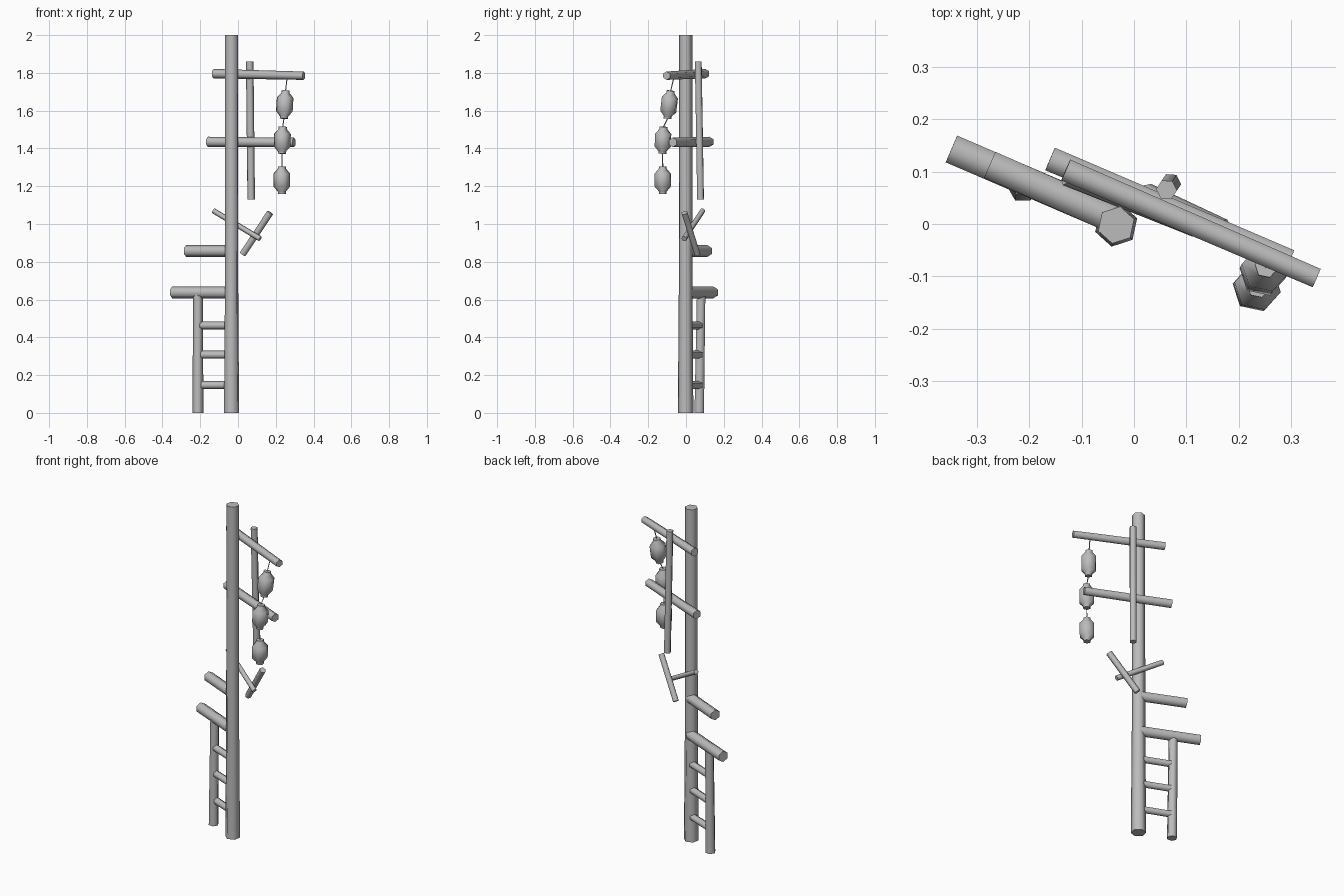
import bpy
from math import pi, radians, cos, sin
from mathutils import Vector, Matrix

cube = bpy.data.objects.get("Cube")
if cube:
    bpy.data.objects.remove(cube, do_unlink=True)

grey = bpy.data.materials.new("plain grey")
grey.use_nodes = True
grey.diffuse_color = (0.5, 0.5, 0.5, 1)
grey.node_tree.nodes["Principled BSDF"].inputs["Base Color"].default_value = (0.5, 0.5, 0.5, 1)


def lathe(name, rings, matrix, turn=0.0, sides=6, smooth_angle=65):
    """Closed prism through (height, radius) rings, placed by a matrix."""
    verts, faces = [], []
    for height, radius in rings:
        for i in range(sides):
            a = turn + 2 * pi * i / sides
            verts.append(matrix @ Vector((radius * cos(a), radius * sin(a), height)))
    for k in range(len(rings) - 1):
        for i in range(sides):
            j = (i + 1) % sides
            faces.append((k * sides + i, k * sides + j, (k + 1) * sides + j, (k + 1) * sides + i))
    faces.append(tuple(reversed(range(sides))))
    faces.append(tuple(range((len(rings) - 1) * sides, len(rings) * sides)))
    mesh = bpy.data.meshes.new(name)
    mesh.from_pydata(verts, [], faces)
    mesh.materials.append(grey)
    obj = bpy.data.objects.new(name, mesh)
    bpy.context.collection.objects.link(obj)
    bpy.ops.object.select_all(action='DESELECT')
    obj.select_set(True)
    bpy.context.view_layer.objects.active = obj
    bpy.ops.object.shade_smooth_by_angle(angle=radians(smooth_angle))
    return obj


def rod(name, start, end, r_start, r_end=None, turn=0.0, sides=6):
    """Six-sided log from start to end."""
    start, end = Vector(start), Vector(end)
    axis = end - start
    matrix = Matrix.Translation(start) @ axis.to_track_quat('Z', 'Y').to_matrix().to_4x4()
    return lathe(name, [(0, r_start), (axis.length, r_end or r_start)], matrix, turn, sides)


# Main pole, flared at the foot
lathe("main_pole", [(0, 0.042), (0.65, 0.037), (2, 0.036)],
      Matrix.Translation((-0.034, -0.002, 0)), radians(18))

# Long cross beams behind the pole
rod("upper_beam", (-0.13, 0.103, 1.796), (0.348, -0.103, 1.785), 0.025, 0.022, pi / 6)
rod("middle_beam", (-0.16, 0.124, 1.435), (0.297, -0.07, 1.432), 0.027, 0.025, pi / 6)

# Short beams reaching out from the pole
rod("short_beam", (-0.036, 0.008, 0.857), (-0.275, 0.113, 0.857), 0.031, turn=pi / 6)
rod("ladder_beam", (-0.036, 0.009, 0.637), (-0.348, 0.143, 0.638), 0.032, turn=pi / 6)

# Ladder post and rungs
rod("ladder_post", (-0.212, 0.07, 0), (-0.212, 0.08, 0.63), 0.029, 0.026)
for i, z in enumerate((0.147, 0.308, 0.463)):
    rod(f"ladder_rung_{i + 1}", (-0.036, 0.006, z), (-0.212, 0.077, z), 0.021, turn=pi / 6)

# Upright stick fixed behind the long beams
rod("back_stick", (0.07, 0.077, 1.13), (0.062, 0.065, 1.86), 0.02, turn=pi / 6)

# Crossed sticks
rod("crossed_stick_long", (-0.13, 0.088, 1.07), (0.117, -0.01, 0.922), 0.015)
rod("crossed_stick_short", (0.025, 0.06, 0.84), (0.17, -0.008, 1.06), 0.018)

# Hanging lanterns, each given by its top and bottom centre
lanterns = [
    ((0.252, -0.081, 1.706), (0.243, -0.098, 1.558)),
    ((0.237, -0.119, 1.515), (0.232, -0.125, 1.372)),
    ((0.232, -0.123, 1.305), (0.232, -0.123, 1.16)),
]
hang = (0.26, -0.064, 1.775)
for i, (top, bottom) in enumerate(lanterns):
    top, bottom = Vector(top), Vector(bottom)
    axis = top - bottom
    length = axis.length
    tilt = Vector((0, 0, 1)).rotation_difference(axis).to_matrix().to_4x4()
    rings = [(0, 0.022), (0.012, 0.022), (0.038, 0.045),
             (length - 0.038, 0.045), (length - 0.012, 0.022), (length, 0.022)]
    lathe(f"lantern_{i + 1}", rings, Matrix.Translation(bottom) @ tilt, radians(-12))
    rod(f"lantern_string_{i + 1}", hang, top, 0.003, sides=4)
    hang = bottom
